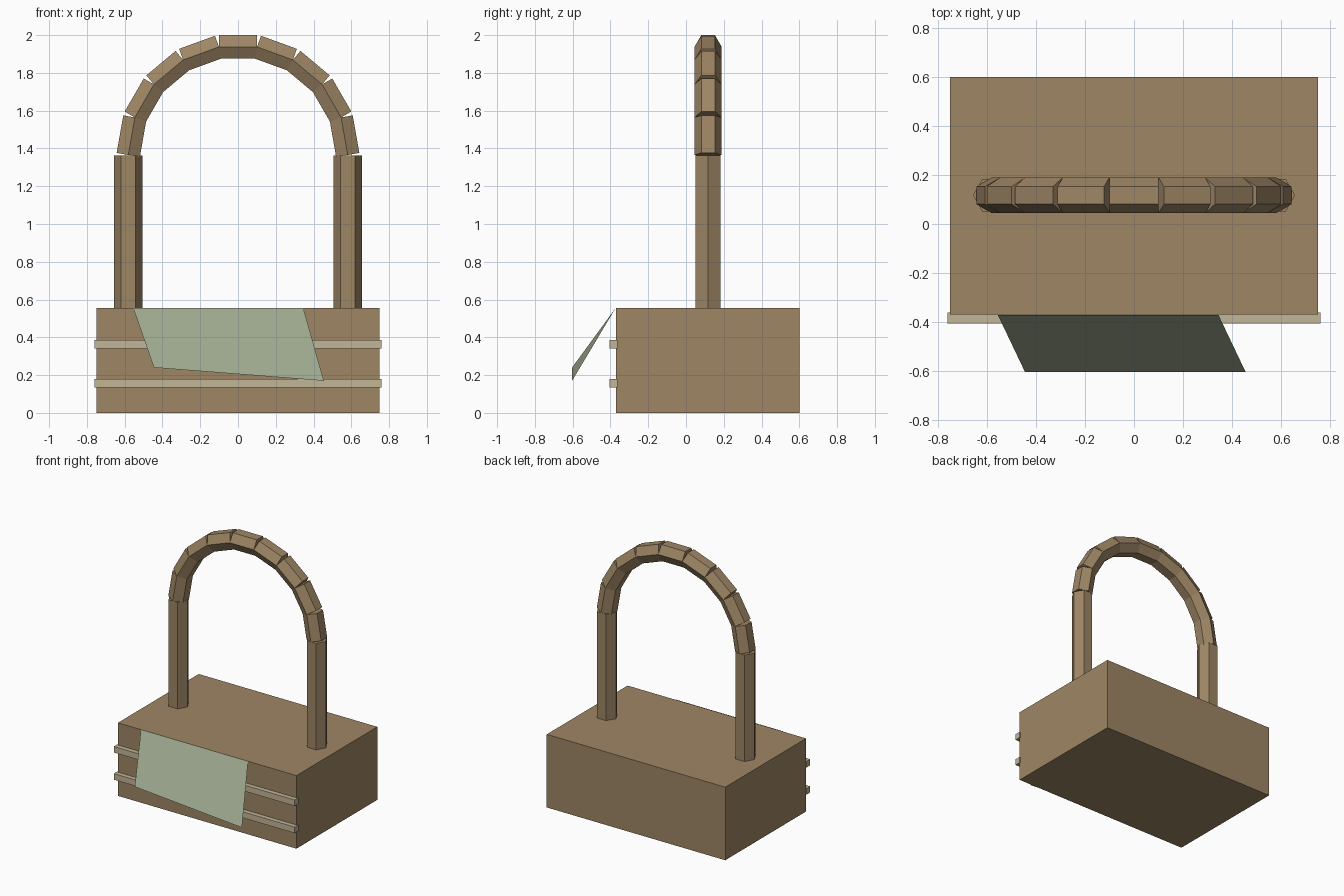
import bpy, math
from mathutils import Matrix, Vector

if "Cube" in bpy.data.objects:
    bpy.data.objects.remove(bpy.data.objects["Cube"])


def srgb(r, g, b):
    f = lambda c: c / 12.92 if c <= 0.04045 else ((c + 0.055) / 1.055) ** 2.4
    return (f(r / 255), f(g / 255), f(b / 255), 1)


def material(name, rgb):
    m = bpy.data.materials.new(name)
    m.diffuse_color = srgb(*rgb)
    m.use_nodes = True
    m.node_tree.nodes["Principled BSDF"].inputs["Base Color"].default_value = m.diffuse_color
    return m


wood = material("brown wood", (158, 134, 101))
pale = material("pale wood", (194, 181, 151))
green = material("sage cloth", (157, 168, 142))


def mesh_object(name, verts, faces, mat):
    me = bpy.data.meshes.new(name)
    me.from_pydata(verts, [], faces)
    me.materials.append(mat)
    ob = bpy.data.objects.new(name, me)
    bpy.context.collection.objects.link(ob)
    return ob


def box(name, lo, hi, mat):
    lo, hi = Vector(lo), Vector(hi)
    bpy.ops.mesh.primitive_cube_add(size=1)
    ob = bpy.context.object
    ob.name = name
    ob.data.transform(Matrix.Translation((lo + hi) / 2) @ Matrix.Diagonal((*(hi - lo), 1)))
    ob.data.materials.append(mat)
    return ob


def hex_bar(name, radius, length, matrix, mat):
    # hexagonal bar along local z with corners on local +-x
    ring = [(radius * math.cos(i * math.pi / 3), radius * math.sin(i * math.pi / 3)) for i in range(6)]
    verts = [(x, y, z) for z in (-length / 2, length / 2) for x, y in ring]
    faces = [(i, (i + 1) % 6, (i + 1) % 6 + 6, i + 6) for i in range(6)]
    faces += [(5, 4, 3, 2, 1, 0), (6, 7, 8, 9, 10, 11)]
    ob = mesh_object(name, verts, faces, mat)
    ob.data.transform(matrix)
    return ob


# Body and front slats
box("body", (-0.75, -0.37, 0), (0.75, 0.6, 0.555), wood)
for z in (0.157, 0.363):
    box("front_slat", (-0.76, -0.405, z - 0.023), (0.76, -0.362, z + 0.023), pale)

# Cloth flap hanging off the front top edge
mesh_object("cloth_flap",
            [(-0.555, -0.372, 0.556), (-0.445, -0.603, 0.24), (0.455, -0.603, 0.17), (0.345, -0.372, 0.556)],
            [(0, 1, 2, 3)], green)

# Handle posts
HY, R, ZC = 0.117, 0.581, 1.3655
for s in (-1, 1):
    hex_bar("handle_post", 0.076, 0.83, Matrix.Translation((s * R, HY, 1.363 - 0.415)), wood)

# Handle arch: nine straight hexagonal pieces, 20 degrees apart
for k in range(-4, 5):
    a = math.radians(20 * k)
    mid = R * math.cos(math.radians(10))
    pos = Vector((mid * math.sin(a), HY, ZC + mid * math.cos(a)))
    along = Vector((math.cos(a), 0, -math.sin(a)))
    out = Vector((math.sin(a), 0, math.cos(a)))
    rot = Matrix((Vector((0, 1, 0)), out, along)).transposed().to_4x4()
    hex_bar("handle_arch_piece", 0.072, 2 * R * math.sin(math.radians(10)),
            Matrix.Translation(pos) @ rot, wood)
